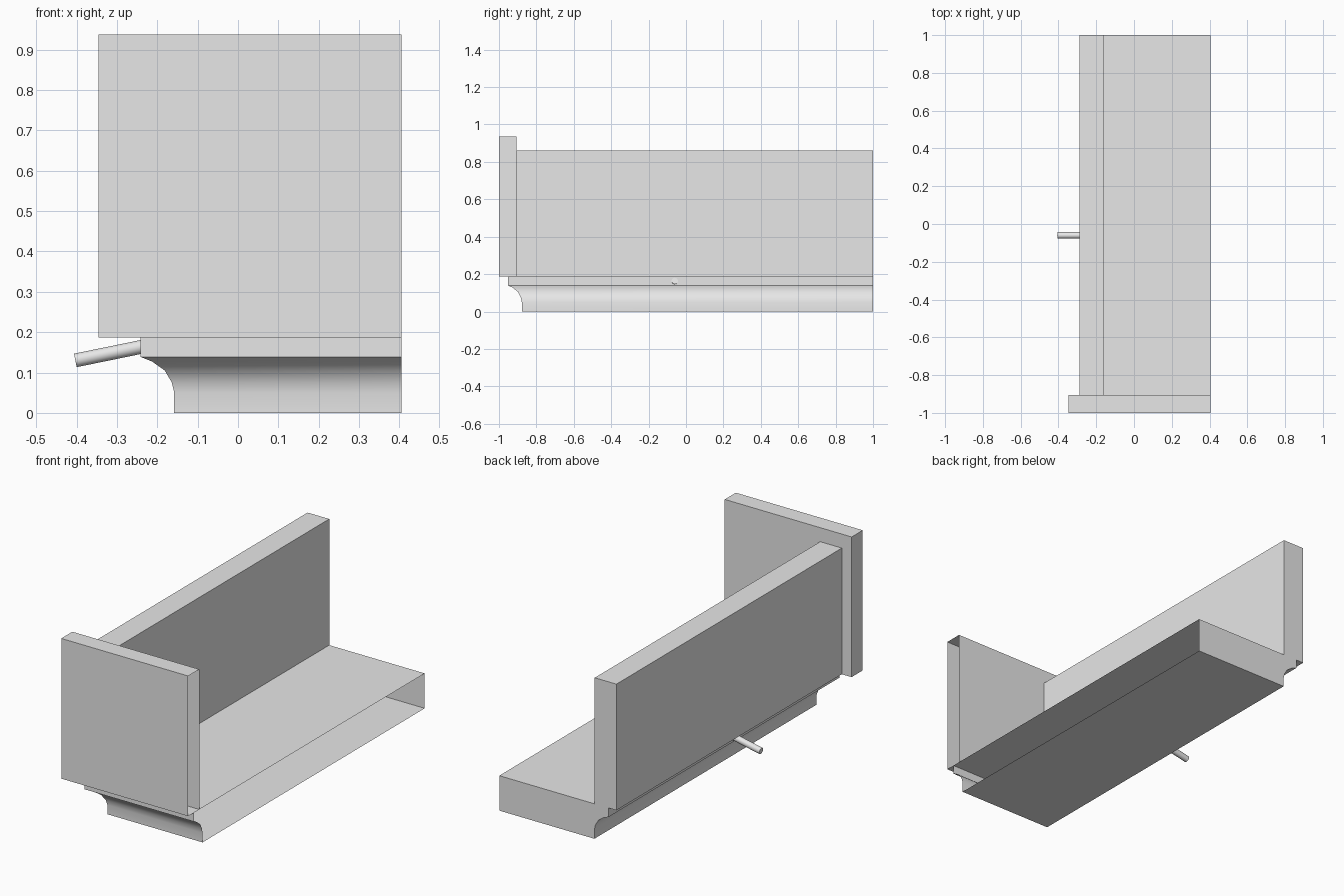
import bpy
import bmesh
from math import radians
from mathutils import Vector

cube = bpy.data.objects.get("Cube")
if cube:
    bpy.data.objects.remove(cube, do_unlink=True)

grey = bpy.data.materials.new("plain grey")
grey.use_nodes = True
grey.diffuse_color = (0.8, 0.8, 0.8, 1)
grey.node_tree.nodes["Principled BSDF"].inputs["Base Color"].default_value = (0.8, 0.8, 0.8, 1)

OPEN_X = 0.405      # side left open on every hollow part
BACK_Y = 1.0
WALL_Y = -0.906
BASE_TOP = 0.187


def finish(bm, name, outward):
    """Orient the faces of a shell (outward = direction of its lowest face) and link it."""
    bmesh.ops.remove_doubles(bm, verts=bm.verts, dist=0.0001)
    bmesh.ops.recalc_face_normals(bm, faces=bm.faces)
    lowest = min(bm.faces, key=lambda f: f.calc_center_median().z)
    if lowest.normal.dot(outward) < 0:
        bmesh.ops.reverse_faces(bm, faces=bm.faces)
    mesh = bpy.data.meshes.new(name)
    bm.to_mesh(mesh)
    bm.free()
    mesh.materials.append(grey)
    obj = bpy.data.objects.new(name, mesh)
    bpy.context.collection.objects.link(obj)
    bpy.ops.object.select_all(action='DESELECT')
    obj.select_set(True)
    bpy.context.view_layer.objects.active = obj
    bpy.ops.object.shade_smooth_by_angle(angle=radians(28))
    return obj


def bridge(bm, a, b):
    """Quads between two rows of vertices."""
    for i in range(len(a) - 1):
        bm.faces.new((a[i], a[i + 1], b[i + 1], b[i]))


# Body: plinth with a mitred cove on two sides, and the tall wall in one shell
bm = bmesh.new()
cove = [(1, 0), (1, 0.05), (0.93, 0.075), (0.72, 0.105), (0.35, 0.127), (0, 0.139), (0, BASE_TOP)]
rings = []
for inset, z in cove:
    x = -0.242 + 0.084 * inset
    y = -0.951 + 0.073 * inset
    rings.append([bm.verts.new(p) for p in ((OPEN_X, y, z), (x, y, z), (x, BACK_Y, z))])
for low, high in zip(rings, rings[1:]):
    bridge(bm, low, high)

# Wall and shelf top, run from the front panel to the back
section = [(-0.242, BASE_TOP), (-0.288, BASE_TOP), (-0.288, 0.862),
           (-0.16, 0.862), (-0.16, BASE_TOP), (OPEN_X, BASE_TOP)]
front = [bm.verts.new((x, WALL_Y, z)) for x, z in section]
back = [rings[-1][2]] + [bm.verts.new((x, BACK_Y, z)) for x, z in section[1:]]
bridge(bm, front, back)

# Floor and back cap
corner = bm.verts.new((OPEN_X, BACK_Y, 0))
bm.faces.new(rings[0] + [corner])
bm.faces.new([corner] + [r[2] for r in rings] + back[1:])
finish(bm, "shelf_body", Vector((0, 0, -1)))

# Front panel: box with its open side removed
bm = bmesh.new()
bmesh.ops.create_cube(bm, size=1)
low, high = Vector((-0.346, -1, BASE_TOP)), Vector((OPEN_X, WALL_Y, 0.937))
for v in bm.verts:
    v.co = [a + (c + 0.5) * (b - a) for a, b, c in zip(low, high, v.co)]
bmesh.ops.delete(bm, geom=[f for f in bm.faces if f.calc_center_median().x > OPEN_X - 0.01],
                 context='FACES_ONLY')
finish(bm, "front_panel", Vector((0, 0, -1)))

# Sloping peg on the wall side
start, end = Vector((-0.403, -0.06, 0.13)), Vector((-0.237, -0.06, 0.164))
axis = end - start
bm = bmesh.new()
bmesh.ops.create_cone(bm, cap_ends=True, segments=24, radius1=0.017, radius2=0.017, depth=axis.length)
turn = axis.to_track_quat('Z', 'Y').to_matrix()
for v in bm.verts:
    v.co = turn @ v.co + (start + end) / 2
finish(bm, "peg", Vector((0, 0, -1)))
